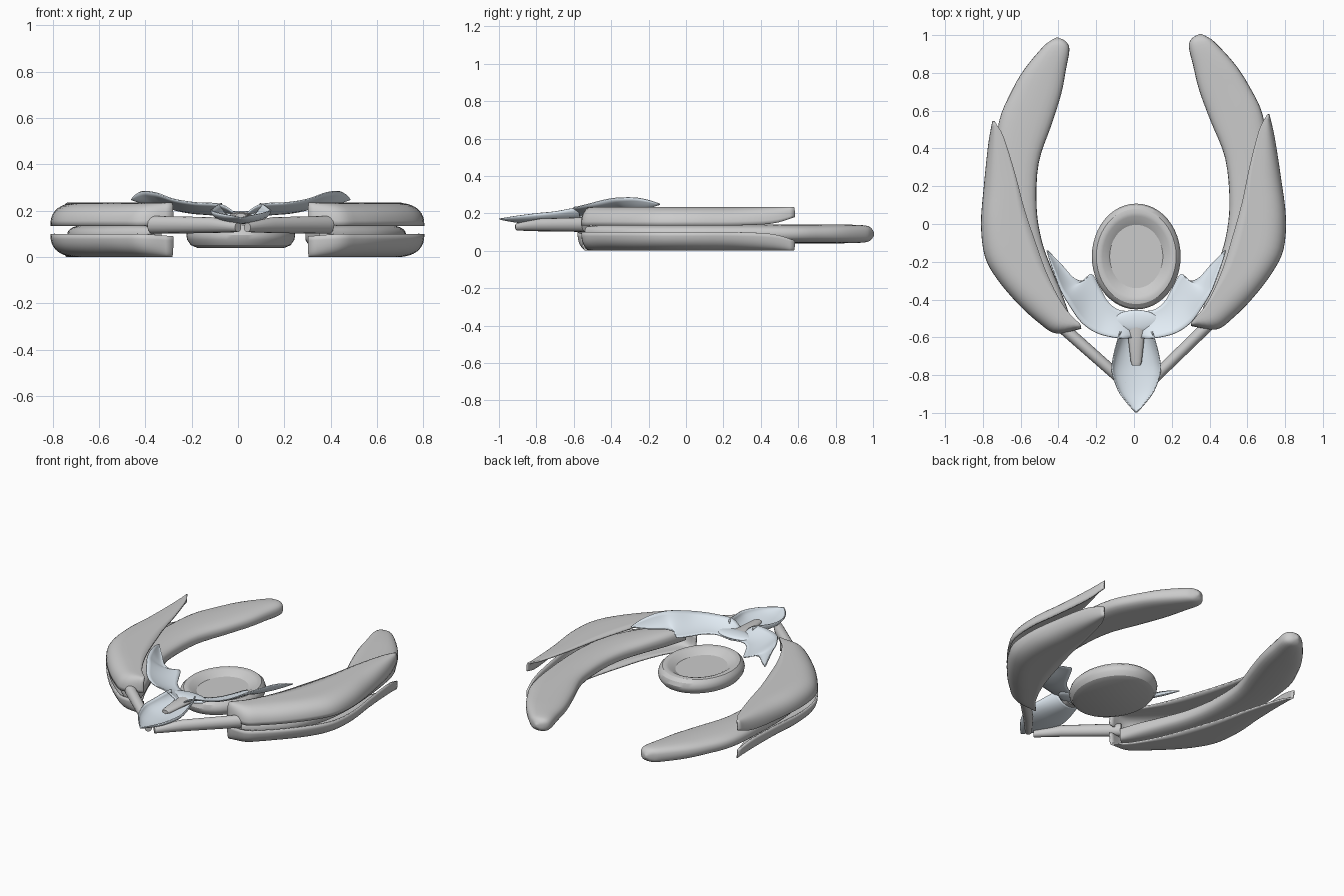
import bpy, bmesh, math
from mathutils import Vector, Matrix

if "Cube" in bpy.data.objects:
    bpy.data.objects.remove(bpy.data.objects["Cube"])

BLUE = bpy.data.materials.new("pale_blue")
BLUE.diffuse_color = (0.76, 0.84, 0.91, 1)
BLUE.use_nodes = True
BLUE.node_tree.nodes["Principled BSDF"].inputs["Base Color"].default_value = BLUE.diffuse_color


def spline(pts, n=4):
    """Catmull-Rom resampling of number tuples."""
    p = [Vector(q) for q in pts]
    p = [2 * p[0] - p[1]] + p + [2 * p[-1] - p[-2]]
    out = []
    for i in range(1, len(p) - 2):
        a, b, c, d = p[i - 1:i + 3]
        for k in range(n):
            t = k / n
            out.append(0.5 * (2 * b + (c - a) * t + (2 * a - 5 * b + 4 * c - d) * t * t
                              + (3 * b - a - 3 * c + d) * t ** 3))
    return out + [p[-2]]


def loft(name, rows, ring=False, caps=False, thick=0, mat=None, angle=40):
    """Skin a grid of points; ring closes each row, caps fills the ends."""
    bm = bmesh.new()
    vs = [[bm.verts.new(p) for p in r] for r in rows]
    m = len(rows[0])
    for a, b in zip(vs, vs[1:]):
        for j in range(m if ring else m - 1):
            k = (j + 1) % m
            bm.faces.new((a[j], a[k], b[k], b[j]))
    if caps:
        bm.faces.new(vs[0])
        bm.faces.new(vs[-1])
    bmesh.ops.remove_doubles(bm, verts=bm.verts, dist=1e-5)
    bmesh.ops.recalc_face_normals(bm, faces=bm.faces)
    me = bpy.data.meshes.new(name)
    bm.to_mesh(me)
    bm.free()
    ob = bpy.data.objects.new(name, me)
    bpy.context.collection.objects.link(ob)
    if mat:
        me.materials.append(mat)
    if thick:
        s = ob.modifiers.new("thickness", 'SOLIDIFY')
        s.thickness = thick
        s.offset = 0
    bpy.ops.object.select_all(action='DESELECT')
    ob.select_set(True)
    bpy.context.view_layer.objects.active = ob
    bpy.ops.object.shade_smooth_by_angle(angle=math.radians(angle))
    return ob


def sgnpow(v, e):
    return math.copysign(abs(v) ** e, v)


# The right side is the mirrored left side, turned slightly
pivot = Matrix.Translation((0, -0.1, 0))
SIDES = {"left": Matrix.Diagonal((-1, 1, 1, 1)),
         "right": pivot @ Matrix.Rotation(0.05, 4, 'Z') @ pivot.inverted()}

# Arm stations: outer x, y, inner x, y, half height
ARM = [(.412, .987, .402, .987, .008), (.445, .968, .363, .968, .034),
       (.485, .935, .342, .925, .046), (.58, .82, .36, .82, .05),
       (.65, .70, .385, .69, .05), (.715, .54, .435, .53, .05),
       (.735, .3, .505, .32, .05), (.735, .05, .515, .08, .05),
       (.70, -.16, .485, -.10, .05), (.61, -.35, .43, -.25, .05),
       (.48, -.49, .37, -.40, .048), (.38, -.56, .33, -.52, .04)]

# Shell stations: outer x, y, inner x, y, rim depth
SHELL = [(.745, .545, .735, .54, .05), (.767, .42, .69, .46, .085),
         (.79, .2, .63, .27, .095), (.805, 0, .58, .08, .095),
         (.785, -.17, .52, -.1, .095), (.72, -.29, .47, -.24, .095),
         (.61, -.42, .42, -.35, .095), (.5, -.52, .38, -.42, .095),
         (.41, -.575, .345, -.47, .095), (.28, -.55, .285, -.53, .085)]


def arm_rows():
    rows = []
    for ox, oy, ix, iy, h in spline(ARM, 4):
        o, i = Vector((ox, oy, .09)), Vector((ix, iy, .09))
        row = []
        for k in range(24):
            a = math.tau * k / 24
            row.append((o + i) / 2 + (o - i) / 2 * sgnpow(math.cos(a), .75)
                       + Vector((0, 0, h * sgnpow(math.sin(a), .75))))
        rows.append(row)
    return rows


def shell_rows():
    rows = []
    for ox, oy, ix, iy, d in spline(SHELL, 4):
        o, i = Vector((ox, oy, .23)), Vector((ix, iy, .23))
        w = (o - i).length
        bend = max(1 - .13 / w, .3)
        row = [i.lerp(o, bend * k / 3) for k in range(3)]
        for k in range(11):
            a = math.pi / 2 * k / 10
            p = i.lerp(o, bend + (1 - bend) * math.sin(a) ** .8)
            p.z -= d * (1 - math.cos(a) ** .8 if k < 10 else 1)
            row.append(p)
        rows.append(row)
    return rows


def tube_rows(ends, sides=16, steps=1):
    """Round bar through (centre, side radius, height radius) stations."""
    axis = (Vector(ends[-1][0]) - Vector(ends[0][0])).normalized()
    side = axis.cross(Vector((0, 0, 1))).normalized()
    return [[Vector(c) + side * (rx * math.cos(math.tau * k / sides))
             + Vector((0, 0, rz * math.sin(math.tau * k / sides)))
             for k in range(sides)] for c, rx, rz in ends]


FLIP = Matrix.Translation((0, 0, .235)) @ Matrix.Diagonal((1, 1, -1, 1))
for side, m in SIDES.items():
    def put(rows, mat=m):
        return [[mat @ p for p in r] for r in rows]
    # curved arm, with an open shell over and under it
    loft(side + "_arm", put(arm_rows()), ring=True, caps=True)
    loft(side + "_upper_shell", put(shell_rows()), thick=.01)
    loft(side + "_lower_shell", put(shell_rows(), m @ FLIP), thick=.01)
    # strut from the arm to the nose
    loft(side + "_front_strut", put(tube_rows([
        ((.37, -.555, .14), .032, .039), ((.11, -.785, .138), .03, .034),
        ((0, -.9, .128), .02, .02)])), ring=True, caps=True)

# Oval dish
DISH = [(0, .04), (.8, .04), (.92, .052), (.985, .075), (1, .095), (.97, .12),
        (.9, .137), (.83, .14), (.76, .135), (.6, .108), (0, .108)]
loft("oval_dish", [[Vector((.012 + .235 * r * math.cos(math.tau * k / 48),
                            -.172 + .28 * r * math.sin(math.tau * k / 48), z))
                    for k in range(48)] for r, z in DISH], ring=True, angle=30)

# Collar wings: outer edge xyz, inner edge xyz
WING = [(0, -.60, .165, 0, -.46, .17), (.08, -.605, .225, .09, -.455, .18),
        (.2, -.58, .235, .15, -.41, .185), (.29, -.52, .25, .19, -.34, .188),
        (.36, -.42, .275, .235, -.265, .195), (.40, -.35, .283, .28, -.30, .205),
        (.43, -.27, .283, .33, -.285, .215), (.455, -.2, .27, .39, -.22, .225),
        (.473, -.14, .25, .468, -.14, .248)]
for side, s in (("left", -1), ("right", 1)):
    rows = []
    for v in spline(WING, 5):
        o, i = Vector(v[:3]), Vector(v[3:])
        row = []
        for k in range(9):
            t = k / 8
            p = i.lerp(o, t)
            p.z = i.z + (o.z - i.z) * t ** 2
            row.append(Vector((.012 + s * p.x, p.y, p.z)))
        rows.append(row)
    loft(side + "_collar_wing", rows, thick=.006, mat=BLUE, angle=60)

# Boat-shaped nose: y, half width, edge z, keel z
NOSE = [(-.997, .002, .172, .17), (-.95, .045, .18, .16), (-.88, .095, .19, .15),
        (-.78, .128, .202, .145), (-.7, .12, .21, .147), (-.62, .1, .225, .152),
        (-.57, .085, .233, .16)]
loft("nose", [[Vector((.012 + w * math.sin(math.pi / 2 * t / 6), y,
                       ez + (kz - ez) * math.cos(math.pi / 2 * t / 6)))
               for t in range(-6, 7)] for y, w, ez, kz in spline(NOSE, 4)],
     thick=.006, mat=BLUE, angle=60)

# Tapered peg lying in the nose
loft("nose_peg", tube_rows([((.012, -.54, .178), .05, .018), ((.012, -.73, .178), .029, .016),
                            ((.012, -.75, .178), .022, .011)]), ring=True, caps=True)

# Oval pad behind the peg
loft("oval_pad", [[Vector((.012 + .12 * math.sin(b) * math.cos(math.tau * k / 32),
                           -.513 + .058 * math.sin(b) * math.sin(math.tau * k / 32),
                           .183 + .016 * math.cos(b))) for k in range(32)]
                  for b in [math.pi * j / 12 for j in range(13)]],
     ring=True, mat=BLUE, angle=60)
